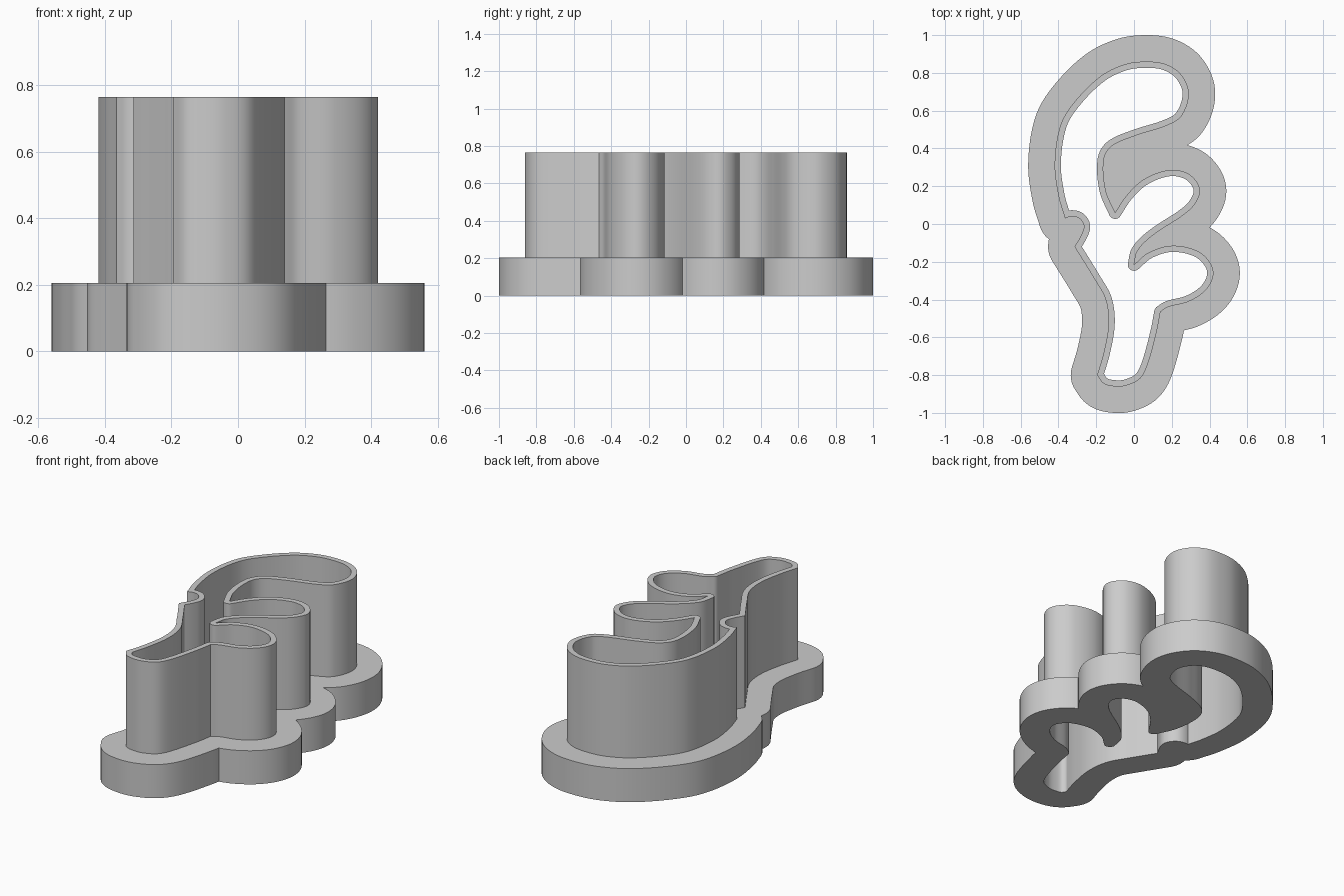
import bpy
import bmesh
import math
from mathutils import Vector
from mathutils.geometry import interpolate_bezier

cube = bpy.data.objects.get("Cube")
if cube:
    bpy.data.objects.remove(cube)

# Main sizes
FLANGE_TOP, WALL_TOP = 0.205, 0.765
FLANGE_WIDTH, WALL_THICKNESS = 0.14, 0.033
STEP = 0.01

# Blade outline, clockwise, as smooth strokes that meet at sharp corners
HEAD = [(-.365, .03), (-.4, .15), (-.42, .32), (-.39, .52), (-.32, .64), (-.18, .78),
        (-.05, .845), (.07, .86), (.17, .845), (.25, .79), (.29, .69), (.25, .57),
        (.17, .52), (0, .465), (-.12, .41), (-.16, .34), (-.15, .18), (-.1, .06)]
MIDDLE_LOBE = [(-.1, .06), (-.04, .15), (.05, .235), (.18, .285), (.28, .27), (.34, .21),
               (.345, .15), (.29, .07), (.1, -.06), (.02, -.14), (0, -.215)]
LOWER_LOBE = [(0, -.215), (.08, -.15), (.2, -.115), (.33, -.14), (.4, -.2), (.42, -.27),
              (.38, -.35), (.29, -.41), (.18, -.44), (.14, -.465)]
FOOT = [(.14, -.465), (.12, -.57), (.07, -.75), (.03, -.82), (-.04, -.855), (-.1, -.86),
        (-.16, -.845), (-.195, -.8)]
BACK = [(-.195, -.8), (-.16, -.68), (-.135, -.53), (-.15, -.4), (-.21, -.29), (-.315, -.12)]
NICK = [(-.315, -.12), (-.28, -.06), (-.265, -.01), (-.29, .03), (-.33, .04), (-.365, .03)]


def smooth_stroke(points):
    """Sample a smooth curve through the points, without its last point."""
    pts = [Vector(p) for p in points]
    last = len(pts) - 1
    tangents = [(pts[min(i + 1, last)] - pts[max(i - 1, 0)]).normalized()
                for i in range(last + 1)]
    out = []
    for i in range(last):
        a, b = pts[i], pts[i + 1]
        reach = (b - a).length / 3
        count = max(3, math.ceil(reach * 3 / STEP))
        curve = interpolate_bezier(a, a + tangents[i] * reach,
                                   b - tangents[i + 1] * reach, b, count + 1)
        out += [Vector(p[:2]) for p in curve[:-1]]
    return out


def offset_ring(ring, distance):
    """Offset a counter-clockwise ring with round corners, dropping overlaps."""
    size = len(ring)
    normals = []
    for i in range(size):
        d = (ring[(i + 1) % size] - ring[i]).normalized()
        normals.append(Vector((d.y, -d.x)))
    out = []
    for i, p in enumerate(ring):
        before, after = normals[i - 1], normals[i]
        parts = max(1, math.ceil(before.angle(after) / 0.15))
        for k in range(parts):
            n = before.lerp(after, (k + 0.5) / parts).normalized()
            q = p + n * distance
            if min((q - r).length for r in ring) < abs(distance) - 0.001:
                continue
            if not out or (q - out[-1]).length > STEP / 3:
                out.append(q)
    return out


def add_ring(bm, ring, z):
    return [bm.verts.new((p.x, p.y, z)) for p in ring]


def add_side(bm, ring, low, high, outward=True):
    """Vertical band along a ring."""
    a, b = add_ring(bm, ring, low), add_ring(bm, ring, high)
    for i in range(len(ring)):
        j = (i + 1) % len(ring)
        quad = [a[i], a[j], b[j], b[i]]
        bm.faces.new(quad if outward else quad[::-1])


def add_cap(bm, outer, inner, z, up):
    """Flat band between two rings."""
    edges = []
    for ring in (outer, inner):
        v = add_ring(bm, ring, z)
        edges += [bm.edges.new((v[i - 1], v[i])) for i in range(len(v))]
    made = bmesh.ops.triangle_fill(bm, edges=edges, use_beauty=True)
    for face in made["geom"]:
        if isinstance(face, bmesh.types.BMFace):
            face.normal_update()
            if (face.normal.z > 0) != up:
                face.normal_flip()


def finish(bm, name, material):
    bmesh.ops.remove_doubles(bm, verts=bm.verts, dist=0.0001)
    mesh = bpy.data.meshes.new(name)
    bm.to_mesh(mesh)
    bm.free()
    mesh.materials.append(material)
    obj = bpy.data.objects.new(name, mesh)
    bpy.context.collection.objects.link(obj)
    bpy.ops.object.select_all(action="DESELECT")
    obj.select_set(True)
    bpy.context.view_layer.objects.active = obj
    bpy.ops.object.shade_smooth_by_angle(angle=math.radians(30))


# Plain grey plastic
grey = bpy.data.materials.new("grey_plastic")
grey.use_nodes = True
colour = (0.6, 0.6, 0.6, 1)
grey.diffuse_color = colour
grey.node_tree.nodes["Principled BSDF"].inputs["Base Color"].default_value = colour

# Three nested outlines: blade outside, blade inside, grip edge
blade = []
for stroke in (HEAD, MIDDLE_LOBE, LOWER_LOBE, FOOT, BACK, NICK):
    blade += smooth_stroke(stroke)
blade.reverse()
hole = offset_ring(blade, -WALL_THICKNESS)
grip = offset_ring(blade, FLANGE_WIDTH)

# Wide grip flange at the base
bm = bmesh.new()
add_side(bm, grip, 0, FLANGE_TOP)
add_cap(bm, grip, blade, FLANGE_TOP, True)
add_cap(bm, grip, hole, 0, False)
finish(bm, "grip_flange", grey)

# Tall thin cutting wall, open through the flange
bm = bmesh.new()
add_side(bm, blade, FLANGE_TOP, WALL_TOP)
add_side(bm, hole, 0, WALL_TOP, outward=False)
add_cap(bm, blade, hole, WALL_TOP, True)
finish(bm, "cutting_wall", grey)
